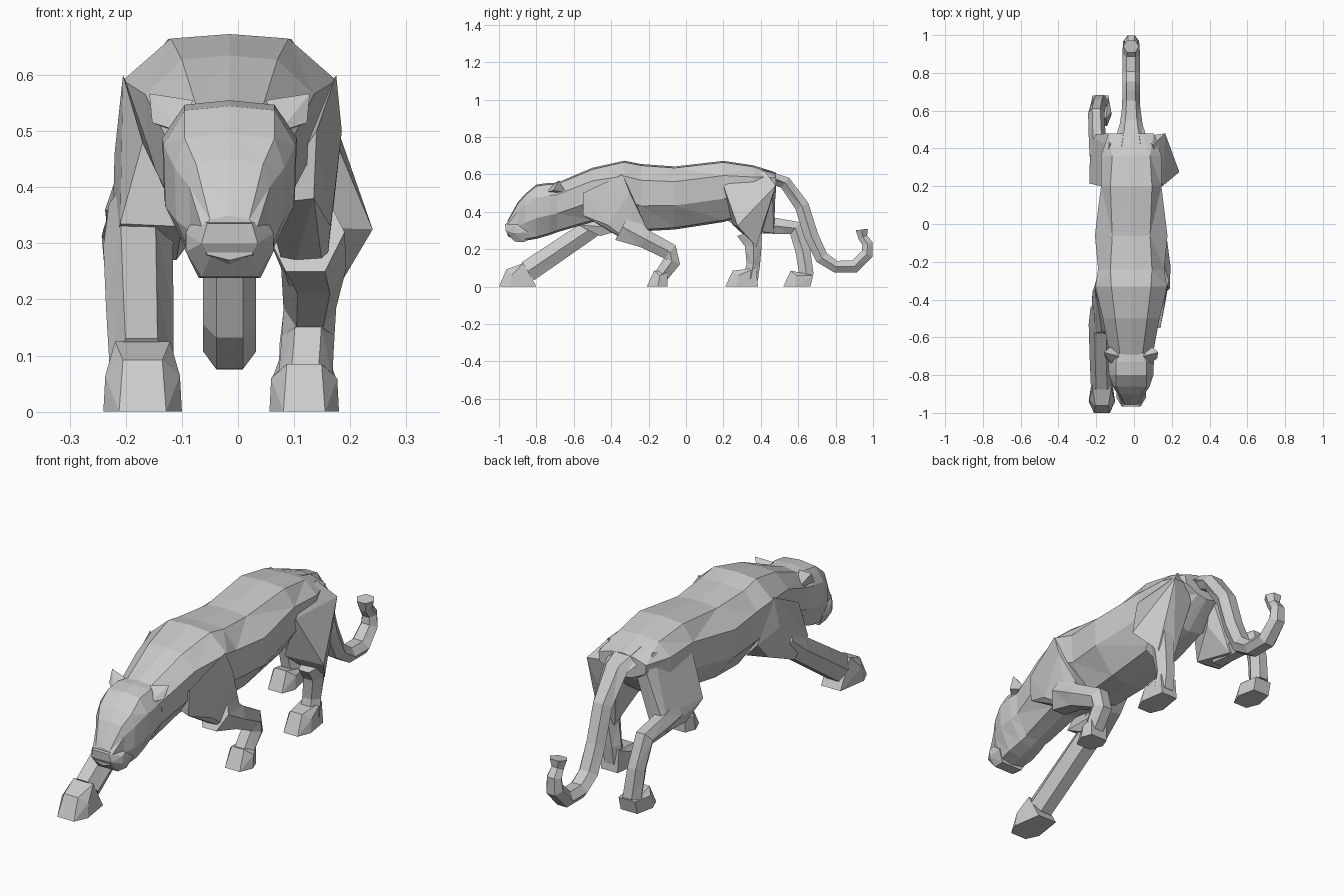
import bpy, bmesh, math
from mathutils import Vector

CX = -0.015  # spine sits slightly off the origin


def finish(name, bm):
    bmesh.ops.recalc_face_normals(bm, faces=bm.faces)
    me = bpy.data.meshes.new(name)
    bm.to_mesh(me)
    bm.free()
    ob = bpy.data.objects.new(name, me)
    bpy.context.collection.objects.link(ob)
    return ob


def skin(name, rings):
    """Bridge equal-sized rings of points and cap both ends."""
    bm = bmesh.new()
    vr = [[bm.verts.new(p) for p in r] for r in rings]
    n = len(vr[0])
    for a, b in zip(vr, vr[1:]):
        for i in range(n):
            j = (i + 1) % n
            bm.faces.new((a[i], a[j], b[j], b[i]))
    bm.faces.new(vr[0])
    bm.faces.new(vr[-1])
    bmesh.ops.triangulate(bm, faces=bm.faces)
    return finish(name, bm)


def trunk(name, sections):
    """Symmetric cross-sections: y, top z, bottom z, ridge / side / belly half-width."""
    rings = []
    for y, zt, zb, wt, ws, wb in sections:
        h = zt - zb
        half = [(wt, zt - .008), (ws, zt - .24 * h), (ws * .97, zt - .62 * h), (wb, zb + .01)]
        pts = [(0, zt)] + half + [(0, zb)] + [(-x, z) for x, z in reversed(half)]
        rings.append([(CX + x, y, z) for x, z in pts])
    return skin(name, rings)


def limb(name, path, n=6):
    """Flat-topped tube along a path of: x, y, z, half-width across, half-depth."""
    c = [Vector(p[:3]) for p in path]
    rings = []
    for i, p in enumerate(path):
        t = c[min(i + 1, len(c) - 1)] - c[max(i - 1, 0)]
        v = t.cross(Vector((1, 0, 0))).normalized()
        rings.append([c[i] + Vector((p[3] * math.cos(a), 0, 0)) + v * (p[4] * math.sin(a) * 1.155)
                      for a in (2 * math.pi * k / n for k in range(n))])
    return skin(name, rings)


def hull(name, pts):
    bm = bmesh.new()
    for p in pts:
        bm.verts.new(p)
    bmesh.ops.convex_hull(bm, input=bm.verts)
    return finish(name, bm)


def paw(name, x, toe, heel, w, back, h=.085):
    """Wedge foot; back is the (y, z) of the upper rear edge."""
    pts = []
    for s in (-1, 1):
        pts += [(x + s * w * .7, heel, 0), (x + s * w, toe + .06, 0), (x + s * w * .6, toe, 0),
                (x + s * w * .7, *back), (x + s * w * .95, toe + .07, h * .7),
                (x + s * w * .5, toe + .04, h)]
    return hull(name, pts)


# Torso from neck to rump
trunk("torso", [
    (-.69, .555, .29, .06, .115, .06),
    (-.50, .635, .345, .085, .15, .07),
    (-.33, .673, .33, .105, .19, .08),
    (-.24, .655, .295, .11, .175, .08),
    (-.06, .642, .305, .10, .192, .09),
    (.20, .672, .345, .11, .16, .08),
    (.36, .648, .39, .10, .16, .07),
    (.48, .61, .50, .06, .12, .05)])

# Head, muzzle and ears
trunk("head", [
    (-.66, .555, .30, .06, .11, .05),
    (-.73, .555, .275, .08, .12, .06),
    (-.80, .545, .255, .08, .118, .065),
    (-.86, .495, .245, .08, .098, .06),
    (-.90, .45, .245, .06, .072, .055),
    (-.955, .35, .27, .035, .05, .04)])
hull("muzzle", [(CX + s * x, y, z) for s in (-1, 1) for x, y, z in (
    (.06, -.85, .36), (.08, -.85, .29), (.055, -.86, .238), (.052, -.93, .34), (.078, -.92, .318),
    (.078, -.92, .285), (.05, -.915, .24), (.04, -.967, .335), (.05, -.965, .30), (.035, -.95, .275))])
for side, s in (("left", -1), ("right", 1)):
    hull(side + "_ear", [(CX + s * x, y, z) for x, y, z in (
        (.143, -.68, .567), (.065, -.70, .555), (.138, -.71, .515), (.10, -.64, .50), (.09, -.75, .50))])

# Shoulders
hull("right_shoulder", [
    (.175, -.34, .60), (.185, -.30, .50), (.17, -.26, .41), (.14, -.55, .50), (.135, -.55, .38),
    (.165, -.42, .33), (.15, -.20, .29), (.155, -.28, .225),
    (.08, -.40, .30), (.08, -.20, .28), (.09, -.29, .225), (.05, -.50, .37)])
hull("left_shoulder", [
    (-.205, -.34, .60), (-.22, -.36, .46), (-.185, -.25, .41), (-.17, -.57, .48), (-.21, -.58, .335),
    (-.225, -.46, .275), (-.19, -.32, .33),
    (-.11, -.46, .27), (-.10, -.58, .33), (-.08, -.32, .31)])

# Thighs
hull("right_thigh", [
    (.10, .42, .62), (.15, .20, .54), (.24, .275, .325), (.165, .48, .54), (.16, .42, .37),
    (.175, .375, .215), (.09, .385, .215), (.06, .25, .33), (.04, .41, .42), (.03, .46, .55)])
hull("left_thigh", [
    (-.13, .42, .62), (-.175, .20, .54), (-.237, .215, .36), (-.225, .32, .29), (-.14, .48, .54),
    (-.215, .45, .37), (-.23, .47, .30), (-.16, .47, .285), (-.13, .28, .31), (-.08, .41, .42),
    (-.06, .46, .55)])

# Front left leg reaches forward
limb("front_left_leg", [
    (-.165, -.44, .37, .065, .06), (-.178, -.53, .295, .062, .053),
    (-.175, -.70, .18, .06, .056), (-.172, -.845, .082, .057, .058)])
paw("front_left_paw", -.17, -1.0, -.80, .07, (-.87, .125), .092)

# Front right leg folds back
limb("front_right_leg", [
    (.12, -.34, .32, .07, .08), (.135, -.22, .255, .058, .05),
    (.128, -.085, .185, .047, .046), (.125, -.075, .135, .047, .046), (.12, -.13, .06, .048, .038)])
paw("front_right_paw", .118, -.21, -.10, .062, (-.10, .075))

# Hind right leg stands under the body
limb("hind_right_leg", [
    (.14, .34, .29, .05, .07), (.133, .36, .22, .047, .045),
    (.12, .36, .12, .046, .036), (.12, .345, .04, .048, .04)])
paw("hind_right_paw", .118, .21, .385, .06, (.375, .10))

# Hind left leg stretches backward
limb("hind_left_leg", [
    (-.185, .36, .34, .05, .055), (-.195, .47, .325, .045, .043), (-.20, .585, .312, .043, .042),
    (-.19, .625, .19, .042, .04), (-.18, .645, .06, .046, .038)])
paw("hind_left_paw", -.178, .52, .665, .06, (.68, .06))

# Tail drops and curls up at the tip
limb("tail", [(CX, y, z, w, d) for y, z, w, d in (
    (.40, .60, .10, .03), (.53, .555, .06, .034), (.62, .43, .048, .038), (.67, .27, .047, .038),
    (.725, .155, .047, .036), (.80, .107, .047, .032), (.90, .107, .047, .034),
    (.968, .175, .042, .032), (.97, .23, .036, .028), (.945, .265, .03, .025), (.94, .305, .042, .033))])
